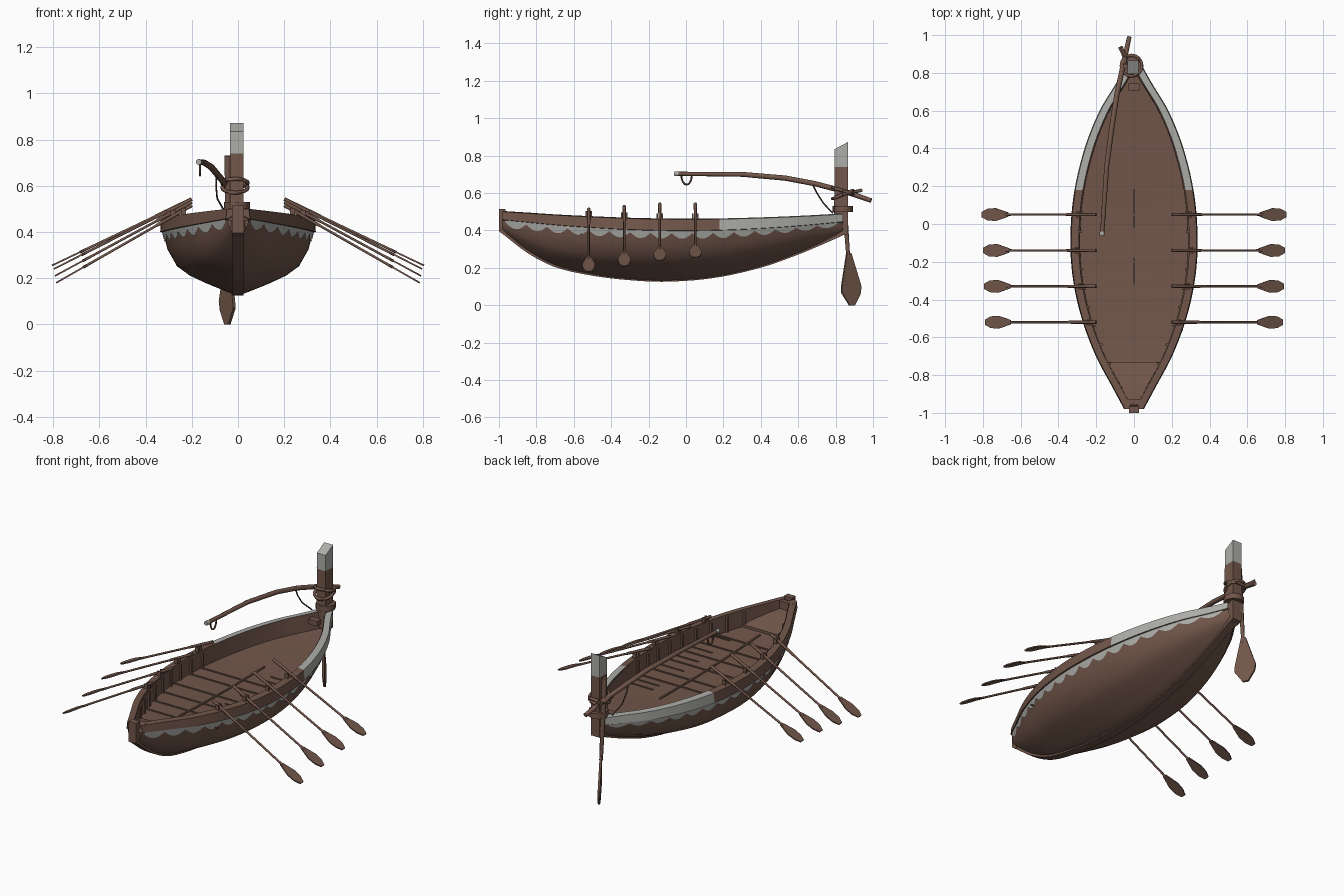
import bpy, math
from mathutils import Vector

if "Cube" in bpy.data.objects:
    bpy.data.objects.remove(bpy.data.objects["Cube"])

def material(name, rgb):
    m = bpy.data.materials.new(name)
    m.diffuse_color = (*rgb, 1)
    m.use_nodes = True
    m.node_tree.nodes["Principled BSDF"].inputs["Base Color"].default_value = m.diffuse_color
    return m

WOOD = material("brown wood", (0.168, 0.094, 0.069))
PAINT = material("pale grey paint", (0.42, 0.42, 0.40))
ROPE = material("dark rope", (0.10, 0.06, 0.045))

# ---------- helpers ----------
def mesh(name, verts, faces, mats, idx=None, smooth=None):
    me = bpy.data.meshes.new(name)
    me.from_pydata([tuple(v) for v in verts], [], faces)
    ob = bpy.data.objects.new(name, me)
    bpy.context.collection.objects.link(ob)
    for m in mats:
        me.materials.append(m)
    if idx:
        for p, i in zip(me.polygons, idx):
            p.material_index = i
    bpy.context.view_layer.objects.active = ob
    ob.select_set(True)
    bpy.ops.object.mode_set(mode='EDIT')
    bpy.ops.mesh.select_all(action='SELECT')
    bpy.ops.mesh.normals_make_consistent(inside=False)
    bpy.ops.object.mode_set(mode='OBJECT')
    if smooth:
        bpy.ops.object.shade_smooth_by_angle(angle=math.radians(smooth))
    ob.select_set(False)
    return ob

def loft(name, secs, mats=(WOOD,), closed=False, caps=False, rule=None, smooth=None):
    """Skin a list of equal-length cross-sections; rule(i, j) picks the material."""
    n = len(secs[0])
    faces, idx = [], []
    for i in range(len(secs) - 1):
        for j in range(n if closed else n - 1):
            k = (j + 1) % n
            faces.append((i*n + j, i*n + k, (i+1)*n + k, (i+1)*n + j))
            idx.append(rule(i, j) if rule else 0)
    if caps:
        faces += [tuple(range(n)), tuple(range((len(secs)-1)*n, len(secs)*n))]
        idx += [0, 0]
    return mesh(name, [v for s in secs for v in s], faces, mats, idx, smooth)

def tube(name, pts, r, mat=WOOD, n=6):
    pts = [Vector(p) for p in pts]
    rs = r if isinstance(r, (list, tuple)) else [r] * len(pts)
    secs = []
    for i, p in enumerate(pts):
        d = (pts[min(i+1, len(pts)-1)] - pts[max(i-1, 0)]).normalized()
        a = d.cross(Vector((1, 0, 0)) if abs(d.x) < 0.9 else Vector((0, 0, 1))).normalized()
        b = d.cross(a)
        secs.append([p + rs[i]*(a*math.cos(t) + b*math.sin(t))
                     for t in [2*math.pi*k/n for k in range(n)]])
    return loft(name, secs, (mat,), True, True, smooth=65)

def prism(name, poly, offset, mat=WOOD):
    o = Vector(offset)
    return loft(name, [[Vector(p) - o for p in poly], [Vector(p) + o for p in poly]],
                (mat,), True, True)

def box(name, c, s, mat=WOOD):
    x, y, z = (v / 2 for v in s)
    c = Vector(c)
    return prism(name, [c + Vector(q) for q in ((-x, -y, 0), (x, -y, 0), (x, y, 0), (-x, y, 0))],
                 (0, 0, z), mat)

# ---------- hull lines: y, half width, sheer height, keel height ----------
LINES = [(-.98, .045, .50, .385), (-.85, .115, .492, .285), (-.7, .195, .482, .208),
         (-.5, .27, .472, .162), (-.3, .315, .464, .138), (-.1, .33, .46, .13),
         (.15, .313, .46, .15), (.4, .255, .466, .205), (.6, .175, .474, .275),
         (.75, .085, .482, .338), (.84, .035, .487, .378)]
PROFILE = [(0, .05), (.08, .22), (.18, .42), (.3, .63), (.45, .80), (.72, .925), (1, .985)]

def lines(y):
    """Smooth width, sheer, keel and strake-bottom at y."""
    i = max(k for k in range(len(LINES) - 1) if k == 0 or LINES[k][0] <= y)
    a, b = LINES[i], LINES[i+1]
    p, q = LINES[max(i-1, 0)], LINES[min(i+2, len(LINES)-1)]
    h = b[0] - a[0]
    t = (y - a[0]) / h
    out = []
    for c in (1, 2, 3):
        ma = (b[c] - p[c]) / (b[0] - p[0]) * h
        mb = (q[c] - a[c]) / (q[0] - a[0]) * h
        out.append((2*t**3 - 3*t*t + 1)*a[c] + (t**3 - 2*t*t + t)*ma
                   + (3*t*t - 2*t**3)*b[c] + (t**3 - t*t)*mb)
    w, s, k = out
    return w, s, k, s - .06 + .02*(abs(y + .1)/.93)**2

def half_width(y, z):
    w, s, k, b = lines(y)
    t = min(max((z - k) / (b - k), 0), 1)
    for (t0, f0), (t1, f1) in zip(PROFILE, PROFILE[1:]):
        if t <= t1:
            return w * (f0 + (f1 - f0)*(t - t0)/(t1 - t0))

YS = [-.98 + 1.16*i/26 for i in range(27)] + [.18 + .66*i/15 for i in range(1, 16)]

# hull shell
secs = []
for y in YS:
    w, s, k, b = lines(y)
    side = [(w*f, y, k + (b - k)*t) for t, f in PROFILE]
    secs.append([(-x, y, z) for x, y, z in side[::-1]] + side)
loft("hull", secs, smooth=40)

# keel strip
loft("keel", [[(-.024, y, lines(y)[2] - .004), (.024, y, lines(y)[2] - .004),
               (.024, y, lines(y)[2] + .03), (-.024, y, lines(y)[2] + .03)] for y in YS],
     closed=True, caps=True, smooth=30)

def floor_z(y):
    return lines(y)[1] - .095

for sgn, side in ((-1, "left"), (1, "right")):
    # top plank with painted stern half, and inner wall
    secs = []
    for y in YS:
        w, s, k, b = lines(y)
        wi = max(w - .038, .001)
        secs.append([(sgn*w*.96, y, b - .004), (sgn*(w + .007), y, b), (sgn*(w + .002), y, s),
                     (sgn*wi, y, s + .004), (sgn*wi, y, s - .025)])
    loft(side + "_gunwale", secs, (WOOD, PAINT), closed=True,
         rule=lambda i, j: int(YS[i] > .17 and j in (1, 2)), smooth=30)
    loft(side + "_inner_wall", [[(sgn*max(lines(y)[0] - .042, .001), y, lines(y)[1]),
         (sgn*max(half_width(y, floor_z(y)) - .03, .0), y, floor_z(y))] for y in YS])

    # scalloped painted band under the top plank
    secs = []
    for i in range(241):
        y = -.965 + 1.775*i/240
        w, s, k, b = lines(y)
        fade = 1 - .45*max(0, (y - .2)/.62)
        d = min((.014 + .03*abs(math.sin(math.pi*(y + .965)/.111)))*fade, .6*(b - k))
        secs.append([(sgn*(half_width(y, b - d*t) + .004), y, b - d*t) for t in (0, .5, 1)])
    loft(side + "_scallop_band", secs, (PAINT,), smooth=40)

    # ribs on the inner wall
    for i in range(9):
        y = -.74 + .1*i
        w, s = lines(y)[:2]
        box(side + "_rib", (sgn*(w - .046), y, s - .052), (.014, .013, .085))

    # oars with hexagonal blades, and their rests
    for y, zt, xe, ze in ((-.52, .515, .787, .18), (-.33, .53, .792, .21),
                          (-.14, .542, .797, .24), (.05, .543, .805, .255)):
        a, e = Vector((sgn*.2, y, zt)), Vector((sgn*xe, y, ze))
        at = lambda t: a.lerp(e, t)
        tube(side + "_oar_shaft", [a, at(.25), at(.27), at(.72), at(.8)],
             [.009, .008, .006, .006, .007])
        outline = [(.77, .011), (.88, .034), (.95, .031), (1, .014)]
        poly = [at(t) + Vector((0, v, 0)) for t, v in outline]
        poly += [at(t) - Vector((0, v, 0)) for t, v in outline[::-1]]
        nrm = (e - a).cross(Vector((0, 1, 0))).normalized()
        prism(side + "_oar_blade", poly, nrm*.0035)
        w, s = lines(y)[:2]
        for o in (-.013, .013):
            box(side + "_oar_rest", (sgn*(w - .028), y + o, s + .012), (.022, .008, .036))

# floor, cross battens and centre batten
fw = lambda y, z, m: max(half_width(y, z) - m, 0)
loft("floor", [[(-fw(y, floor_z(y), .028), y, floor_z(y)),
                (fw(y, floor_z(y), .028), y, floor_z(y))] for y in YS])
for y in (-.58, -.46, -.33, -.2, -.05, .05):
    box("floor_batten", (0, y, floor_z(y) + .002), (2*fw(y, floor_z(y), .03), .01, .006))
for y in (-.56, -.39, -.26, -.12, .11, .17):
    box("short_batten", (.18, y, floor_z(y) + .002), (.16, .007, .006))
loft("centre_batten", [[(-.005, y, floor_z(y)), (-.005, y, floor_z(y) + .007),
     (.005, y, floor_z(y) + .007), (.005, y, floor_z(y))]
     for y in (-.7, -.4, -.1, .25)], closed=True, caps=True)

# raised bow deck, sloping up toward the stem
secs = []
for y, z in ((-.93, .452), (-.88, .442), (-.8, .422), (-.73, .404)):
    x = fw(y, z, .025)
    secs.append([(-x, y, z - .03), (-x, y, z), (x, y, z), (x, y, z - .03)])
loft("bow_deck", secs, closed=True, caps=True)
box("bow_crossbar", (0, -.942, .475), (.11, .025, .05))
box("stern_block", (0, .725, .46), (.06, .035, .03))

# bow stem
prism("bow_stem", [(0, -1, .395), (0, -.96, .368), (0, -.965, .515), (0, -1, .515)], (.026, 0, 0))

# stern post with slanted painted head
X = -.005
prism("stern_post", [(X, .79, .40), (X, .80, .365), (X, .865, .38), (X, .865, .74),
                     (X, .795, .74)], (.029, 0, 0))
prism("stern_post_head", [(X, .795, .74), (X, .865, .74), (X, .865, .872), (X, .795, .835)],
      (.029, 0, 0), PAINT)
tube("post_collar", [(X, .838, .498), (X, .838, .53)], .056, n=8)

# rope lashings round the post
for zc, tilt in ((.592, .022), (.612, -.018)):
    tube("post_lashing", [(X - .008 + .055*math.cos(t), .838 + .055*math.sin(t),
                           zc + tilt*math.sin(t)) for t in [math.pi*k/8 for k in range(17)]],
         .009, WOOD)

# steering oar
tube("steering_shaft", [(-.045, .835, .73), (-.045, .85, .5), (-.045, .868, .25)], [.015, .013, .010])
poly = [(-.012, .28), (.012, .28), (.058, .1), (.05, .06), (.015, 0), (-.015, 0), (-.055, .07), (-.05, .11)]
prism("steering_blade", [(-.046 - .55*u, .887 + .95*u - .06*z, z) for u, z in poly],
      (.0055, .003, 0))

# tiller pole, pale tip, peg and ropes
tube("tiller", [(-.168, -.04, .703), (-.145, .3, .70), (-.115, .53, .68), (-.09, .69, .65),
                (-.055, .85, .608), (-.025, .99, .56)], [.011, .013, .014, .014, .014, .012], n=8)
tube("tiller_tip", [(-.17, -.062, .703), (-.168, -.04, .703)], .013, PAINT, 8)
tube("tiller_peg", [(-.04, .87, .60), (-.068, .94, .615)], .009)
tube("hanging_loop", [(-.165, -.025 + .028*(1 - math.cos(t)), .695 - .05*math.sin(t))
                      for t in [math.pi*k/8 for k in range(9)]], .005, ROPE)
tube("tiller_rope", [(-.092, .675, .65), (-.095, .70, .60), (-.09, .735, .545),
                     (-.06, .785, .492)], .004, ROPE)
